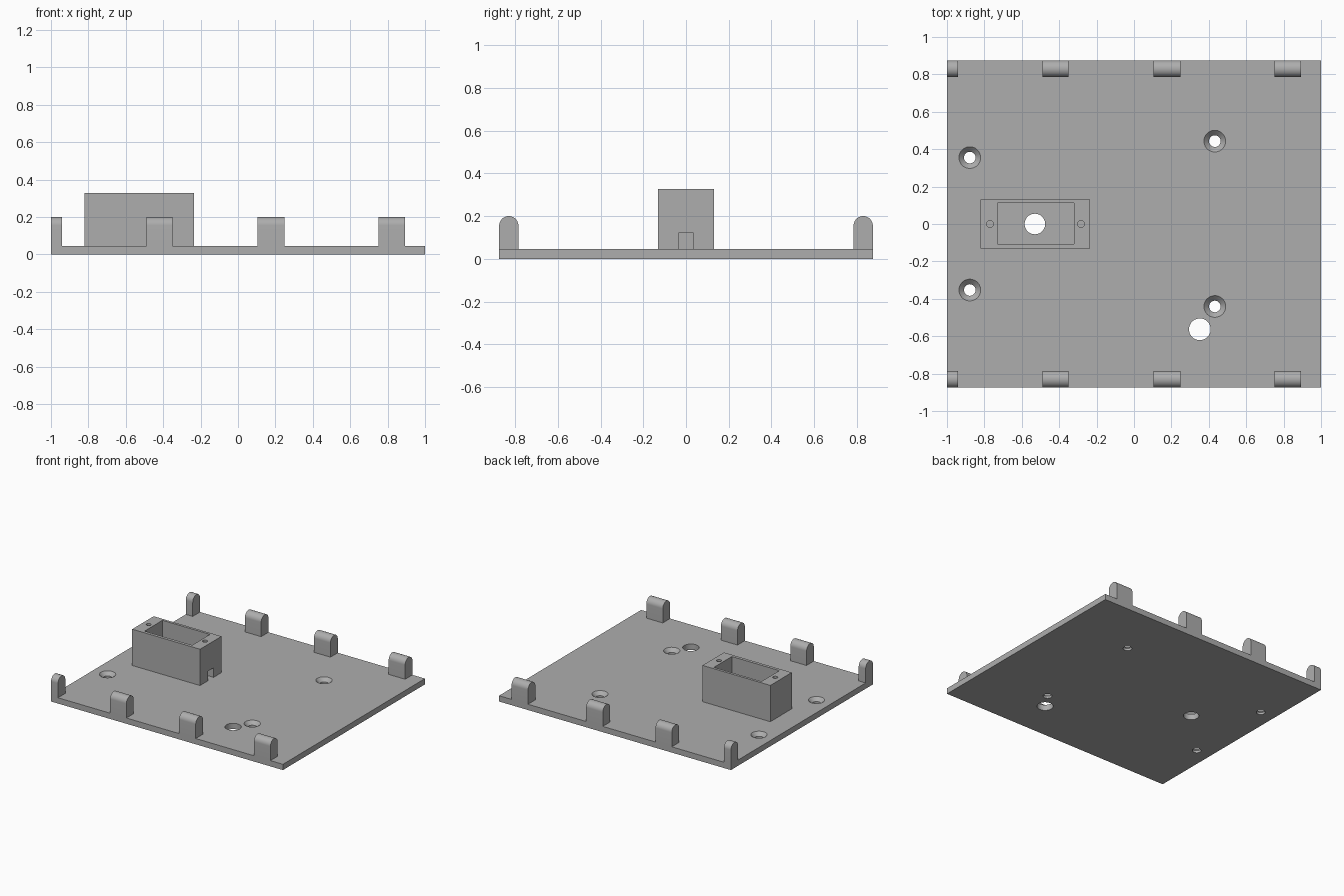
import bpy, bmesh, math
from mathutils import Matrix

if "Cube" in bpy.data.objects:
    bpy.data.objects.remove(bpy.data.objects["Cube"])

grey = bpy.data.materials.new("plain_grey")
grey.diffuse_color = (0.42, 0.42, 0.42, 1)
grey.use_nodes = True
grey.node_tree.nodes["Principled BSDF"].inputs["Base Color"].default_value = grey.diffuse_color

T = 0.045                     # plate thickness


def add_object(name, bm):
    bmesh.ops.recalc_face_normals(bm, faces=bm.faces)
    mesh = bpy.data.meshes.new(name)
    bm.to_mesh(mesh)
    bm.free()
    mesh.materials.append(grey)
    ob = bpy.data.objects.new(name, mesh)
    bpy.context.collection.objects.link(ob)
    return ob


def box(name, x0, x1, y0, y1, z0, z1):
    bm = bmesh.new()
    bmesh.ops.create_cube(bm, size=1)
    for v in bm.verts:
        v.co = ((x0 + x1) / 2 + v.co.x * (x1 - x0),
                (y0 + y1) / 2 + v.co.y * (y1 - y0),
                (z0 + z1) / 2 + v.co.z * (z1 - z0))
    return add_object(name, bm)


def rod(name, x, y, z0, z1, r0, r1=None, along_x=False, z=0):
    """Cylinder or cone, upright from z0 to z1, or lying along x at height z."""
    bm = bmesh.new()
    bmesh.ops.create_cone(bm, cap_ends=True, segments=48, radius1=r0,
                          radius2=r0 if r1 is None else r1, depth=z1 - z0)
    mid = (z0 + z1) / 2
    if along_x:
        m = Matrix.Translation((mid, y, z)) @ Matrix.Rotation(math.pi / 2, 4, 'Y')
    else:
        m = Matrix.Translation((x, y, mid))
    bm.transform(m)
    return add_object(name, bm)


def lug(name, x0, x1, y, r=0.045, zc=0.155):
    """Hinge lug: straight sides with a round top, extruded along x."""
    pts = [(y - r, 0.02), (y + r, 0.02)]
    pts += [(y + r * math.cos(math.pi * i / 24), zc + r * math.sin(math.pi * i / 24))
            for i in range(25)]
    bm = bmesh.new()
    face = bm.faces.new([bm.verts.new((x0, a, b)) for a, b in pts])
    new = bmesh.ops.extrude_face_region(bm, geom=[face])["geom"]
    bmesh.ops.translate(bm, vec=(x1 - x0, 0, 0),
                        verts=[g for g in new if isinstance(g, bmesh.types.BMVert)])
    return add_object(name, bm)


# Plate
plate = box("mounting_plate", -1, 1, -0.875, 0.875, 0, T)

# Solid parts: motor housing and two rows of hinge lugs
solids = [box("motor_housing", -0.82, -0.235, -0.132, 0.132, 0.02, 0.328)]
for side in (-1, 1):
    for x0, x1 in ((-1, -0.94), (-0.49, -0.35), (0.105, 0.248), (0.75, 0.892)):
        solids.append(lug("hinge_lug", x0, x1, side * 0.83))

# Housing cavity, cable slot, screw holes and the hole in its floor
cuts = [box("cavity_cutter", -0.73, -0.32, -0.108, 0.112, T, 0.5),
        box("cable_slot_cutter", -0.4, -0.1, -0.035, 0.035, T, 0.12),
        rod("floor_hole_cutter", -0.53, 0, -0.1, 0.1, 0.055)]
for x in (-0.77, -0.284):
    cuts.append(rod("housing_screw_cutter", x, 0, 0.2, 0.5, 0.018))

# Hinge pin holes
for side in (-1, 1):
    cuts.append(rod("pin_cutter", 0, side * 0.83, -1.2, 1.2, 0.018, along_x=True, z=0.155))

# Countersunk screw holes and the plain cable hole
for x, y in ((-0.878, 0.355), (-0.878, -0.353), (0.432, 0.443), (0.432, -0.441)):
    cuts.append(rod("screw_cutter", x, y, -0.1, 0.1, 0.031))
    cuts.append(rod("countersink_cutter", x, y, 0.018, T + 0.027, 0.031, 0.085))
cuts.append(rod("cable_hole_cutter", 0.352, -0.563, -0.1, 0.1, 0.058))

# Merge everything into one printed piece
for ob, op in [(s, 'UNION') for s in solids] + [(c, 'DIFFERENCE') for c in cuts]:
    mod = plate.modifiers.new(ob.name, 'BOOLEAN')
    mod.operation = op
    mod.solver = 'EXACT'
    mod.object = ob
    ob.hide_render = True
bpy.context.view_layer.update()
graph = bpy.context.evaluated_depsgraph_get()
result = bpy.data.meshes.new_from_object(plate.evaluated_get(graph))
plate.modifiers.clear()
plate.data = result
for ob in solids + cuts:
    bpy.data.objects.remove(ob)

bpy.context.view_layer.objects.active = plate
plate.select_set(True)
bpy.ops.object.shade_smooth_by_angle(angle=math.radians(30))
